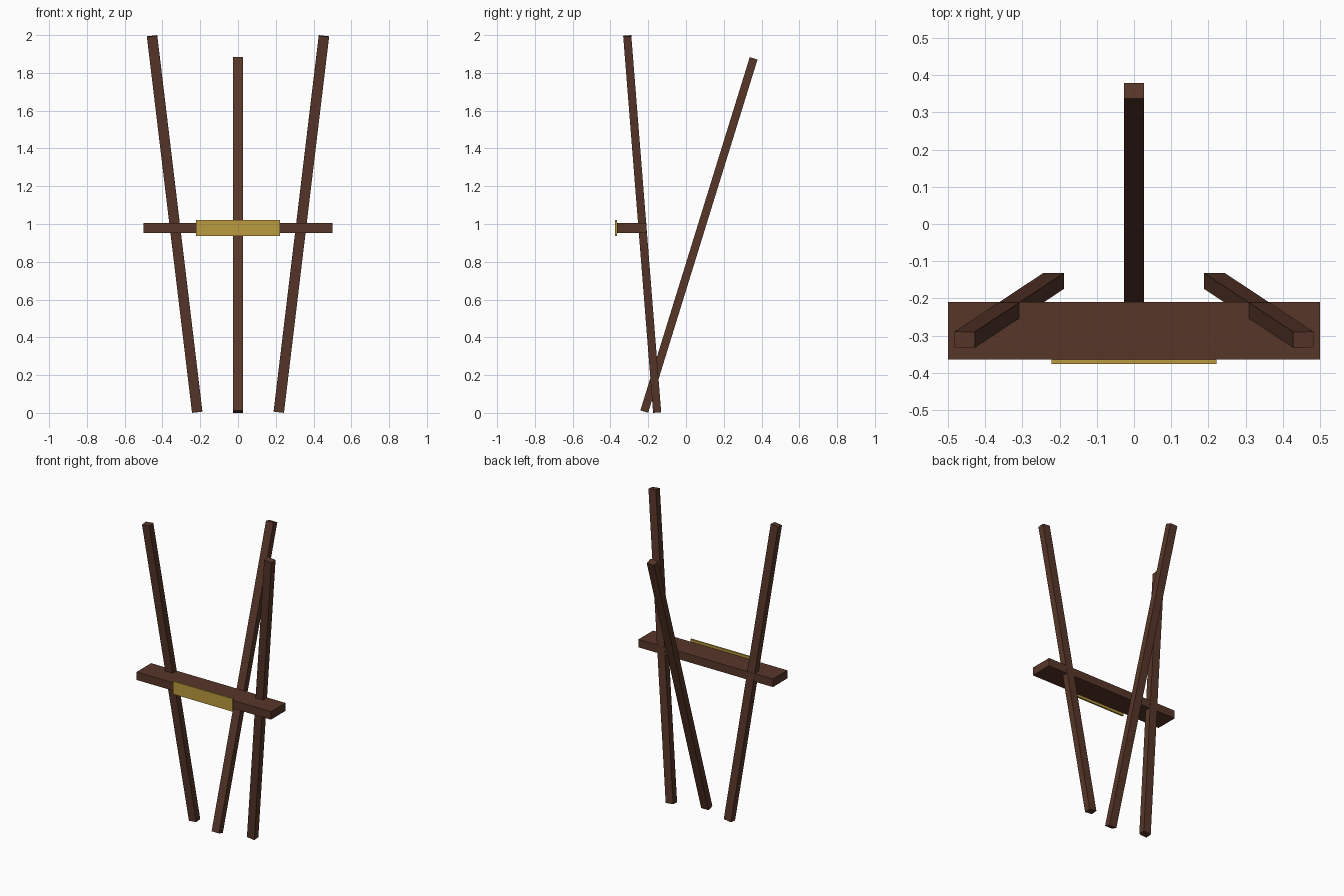
import bpy
from mathutils import Vector, Matrix

if "Cube" in bpy.data.objects:
    bpy.data.objects.remove(bpy.data.objects["Cube"])


def material(name, colour):
    m = bpy.data.materials.new(name)
    m.diffuse_color = colour
    m.use_nodes = True
    m.node_tree.nodes["Principled BSDF"].inputs["Base Color"].default_value = m.diffuse_color
    return m


wood = material("dark_wood", (0.095, 0.037, 0.022, 1))
brass = material("brass", (0.50, 0.33, 0.05, 1))


def box(name, matrix, size, mat):
    bpy.ops.mesh.primitive_cube_add(size=1)
    ob = bpy.context.object
    ob.name = name
    ob.data.transform(matrix @ Matrix.Diagonal((*size, 1)))
    ob.data.materials.append(mat)
    return ob


def block(name, lo, hi, mat):
    lo, hi = Vector(lo), Vector(hi)
    return box(name, Matrix.Translation((lo + hi) / 2), hi - lo, mat)


def beam(name, a, b, width, depth, mat):
    # square-cut bar from a to b, its width kept along x
    a, b = Vector(a), Vector(b)
    z = (b - a).normalized()
    x = (Vector((1, 0, 0)) - z * z.x).normalized()
    y = z.cross(x)
    m = Matrix((x, y, z)).transposed().to_4x4()
    m.translation = (a + b) / 2
    return box(name, m, (width, depth, (b - a).length), mat)


# splayed front legs
for side, label in ((-1, "left"), (1, "right")):
    beam("front_leg_" + label, (side * 0.216, -0.153, 0.005),
         (side * 0.455, -0.311, 1.995), 0.055, 0.043, wood)

# rear leg leaning backwards
beam("back_leg", (0, -0.221, 0.007), (0, 0.358, 1.877), 0.055, 0.043, wood)

# canvas shelf and brass plate on its front edge
block("shelf", (-0.5, -0.364, 0.952), (0.5, -0.21, 1.006), wood)
block("front_plate", (-0.222, -0.376, 0.936), (0.222, -0.364, 1.022), brass)
